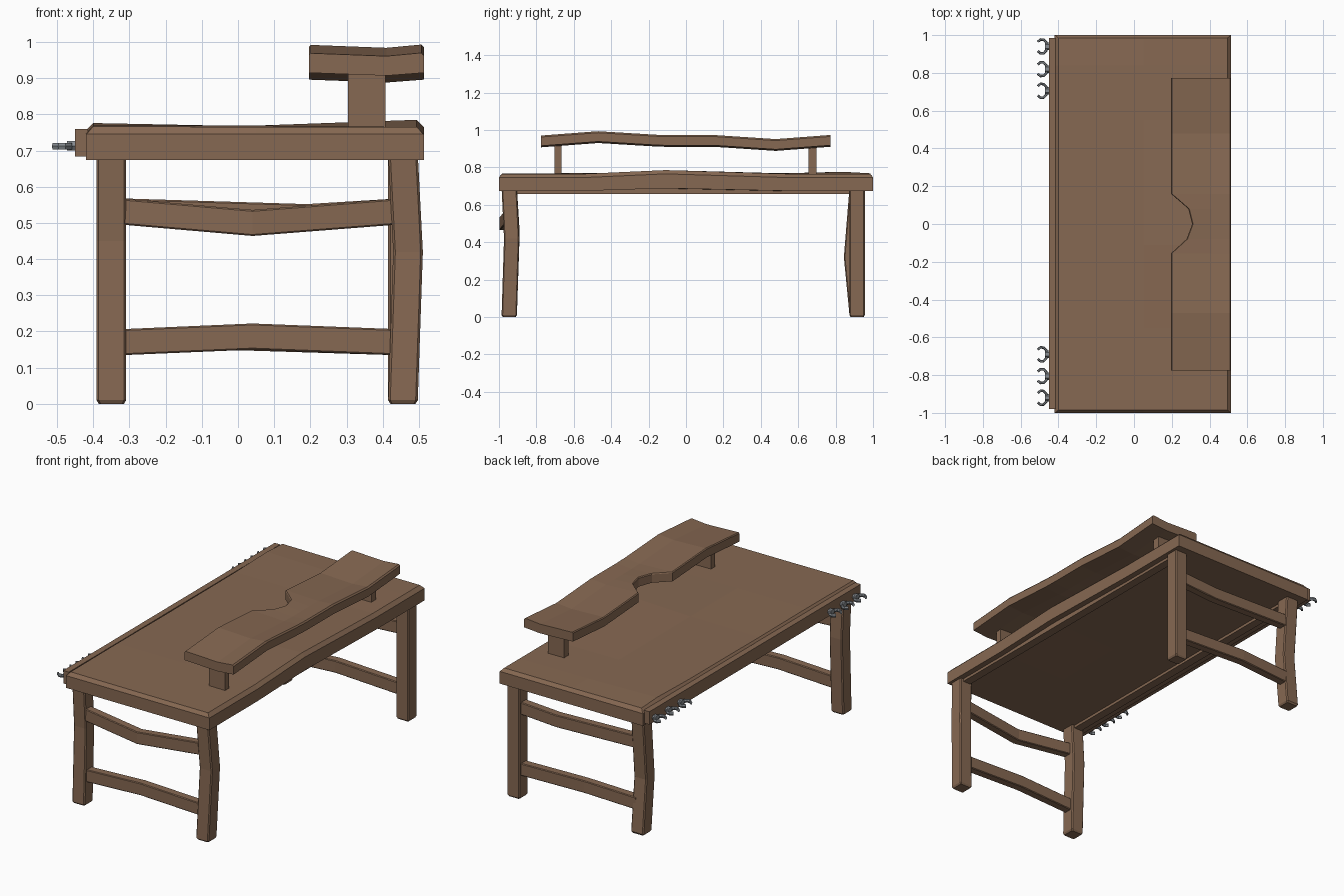
import bpy, bmesh, math
from mathutils import Vector

if "Cube" in bpy.data.objects:
    bpy.data.objects.remove(bpy.data.objects["Cube"])


def material(name, rgb):
    m = bpy.data.materials.new(name)
    m.diffuse_color = (*rgb, 1)
    m.use_nodes = True
    m.node_tree.nodes["Principled BSDF"].inputs["Base Color"].default_value = m.diffuse_color
    return m


WOOD = material("brown_wood", (0.24, 0.14, 0.085))
STEEL = material("grey_steel", (0.24, 0.26, 0.28))


def loft(name, rings, mat=WOOD):
    """Skin a list of equal-length point rings and cap both ends."""
    bm = bmesh.new()
    vs = [[bm.verts.new(p) for p in r] for r in rings]
    n = len(rings[0])
    for a, b in zip(vs, vs[1:]):
        for i in range(n):
            j = (i + 1) % n
            bm.faces.new((a[i], a[j], b[j], b[i]))
    bm.faces.new(vs[0][::-1])
    bm.faces.new(vs[-1])
    bmesh.ops.recalc_face_normals(bm, faces=bm.faces)
    me = bpy.data.meshes.new(name)
    bm.to_mesh(me)
    bm.free()
    me.materials.append(mat)
    ob = bpy.data.objects.new(name, me)
    bpy.context.collection.objects.link(ob)
    return ob


def chamfered(w, h, c):
    """Rectangle outline (half sizes w, h) with cut corners."""
    return [(-w + c, -h), (w - c, -h), (w, -h + c), (w, h - c),
            (w - c, h), (-w + c, h), (-w, h - c), (-w, -h + c)]


def box(name, x0, x1, y0, y1, z0, z1):
    return loft(name, [[(x0, y, z0), (x1, y, z0), (x1, y, z1), (x0, y, z1)]
                       for y in (y0, y1)])


# Tabletop: wavy slab with chamfered upper edges
def slab_ring(y, right, left, mid, drop=0.0):
    zt = 0.765 - drop
    c = 0.02 if drop == 0 else 0.002
    return [(-0.42, y, 0.674), (0.05, y, 0.674), (0.514, y, 0.674 + right * 0.7),
            (0.514, y, zt - c + right), (0.514 - c, y, zt + right),
            (0.05, y, zt + mid), (-0.42 + c, y, zt + left), (-0.42, y, zt - c + left)]


loft("tabletop", [slab_ring(-1.0, 0, 0, 0, 0.019),
                  slab_ring(-0.984, 0, 0.002, 0),
                  slab_ring(-0.55, 0, 0.004, 0.004),
                  slab_ring(-0.11, 0.02, 0.002, 0.004),
                  slab_ring(0.55, 0, 0.004, 0.002),
                  slab_ring(0.84, 0, 0.011, 0.002),
                  slab_ring(0.984, 0, 0.003, 0),
                  slab_ring(1.0, 0, 0, 0, 0.019)])

# Strip carrying the hooks, and narrow rails under the slab
box("hook_strip", -0.451, -0.415, -0.98, 0.985, 0.684, 0.76)
box("left_apron", -0.375, -0.325, -0.92, 0.89, 0.658, 0.70)
box("right_apron", 0.43, 0.48, -0.92, 0.89, 0.658, 0.70)


# Legs: chamfered posts, some crooked at a knee (height, dx, dy)
def leg(name, x, y, knee):
    kz, dx, dy = knee
    sec = chamfered(0.041, 0.041, 0.006)
    path = [(0.0, 0, 0, 0.85), (0.01, 0, 0, 1), (kz, dx, dy, 1), (0.69, 0, 0, 1)]
    loft(name, [[(x + ox + u * s, y + oy + v * s, z) for u, v in sec]
                for z, ox, oy, s in path])


leg("front_left_leg", -0.35, -0.945, (0.45, 0.0, 0.015))
leg("front_right_leg", 0.456, -0.945, (0.42, 0.014, 0.013))
leg("back_left_leg", -0.35, 0.915, (0.32, 0.0, -0.03))
leg("back_right_leg", 0.456, 0.915, (0.35, 0.0, 0.0))


# End rails: bent at one point between the legs
def rail(name, y, z, bend):
    bx, dy, dz = bend
    sec = chamfered(0.025, 0.036, 0.004)
    loft(name, [[(x, y + oy + u, z + oz + v) for u, v in sec]
                for x, oy, oz in ((-0.33, 0, 0), (bx, dy, dz), (0.45, 0, 0))])


rail("front_upper_rail", -0.945, 0.532, (0.04, -0.028, -0.032))
rail("front_lower_rail", -0.94, 0.17, (0.04, 0.0, 0.016))
rail("back_upper_rail", 0.915, 0.532, (0.19, 0.0, -0.016))
rail("back_lower_rail", 0.915, 0.17, (0.0, 0.01, 0.014))

# Raised shelf: wavy plank with a notch; each station is y, inner x, top z
stations = [(-0.775, 0.196, 0.97), (-0.47, 0.196, 0.993), (-0.155, 0.196, 0.974),
            (-0.08, 0.278, 0.972), (0.0, 0.308, 0.972), (0.08, 0.288, 0.972),
            (0.16, 0.196, 0.972), (0.48, 0.196, 0.951), (0.772, 0.196, 0.973)]
loft("raised_shelf", [[(xl, y, z - 0.055), (0.41, y, z - 0.063), (0.514, y, z - 0.055),
                       (0.514, y, z - 0.008), (0.507, y, z), (0.41, y, z - 0.009),
                       (xl + 0.005, y, z - 0.001), (xl, y, z - 0.006)]
                      for y, xl, z in stations])
box("shelf_post_front", 0.304, 0.408, -0.703, -0.666, 0.75, 0.93)
box("shelf_post_back", 0.304, 0.408, 0.656, 0.699, 0.75, 0.92)


# Hooks: open C-shaped bars on short stubs
def hook(i, y):
    rings = []
    for k in range(9):
        a = math.radians(-140 + 280 * k / 8)
        c = Vector((-0.488 + 0.028 * math.cos(a), y + 0.038 * math.sin(a), 0.712))
        out = Vector((math.cos(a), math.sin(a), 0))
        rings.append([c + 0.007 * math.cos(t) * out + Vector((0, 0, 0.011 * math.sin(t)))
                      for t in (j * math.pi / 3 for j in range(6))])
    loft(f"hook_{i}", rings, STEEL)
    loft(f"hook_stub_{i}", [[(x, y + 0.02 * math.cos(t), 0.713 + 0.015 * math.sin(t))
                             for t in (j * math.pi / 3 for j in range(6))]
                            for x in (-0.472, -0.445)], STEEL)


for i, y in enumerate((-0.92, -0.805, -0.69, 0.705, 0.82, 0.94)):
    hook(i + 1, y)
